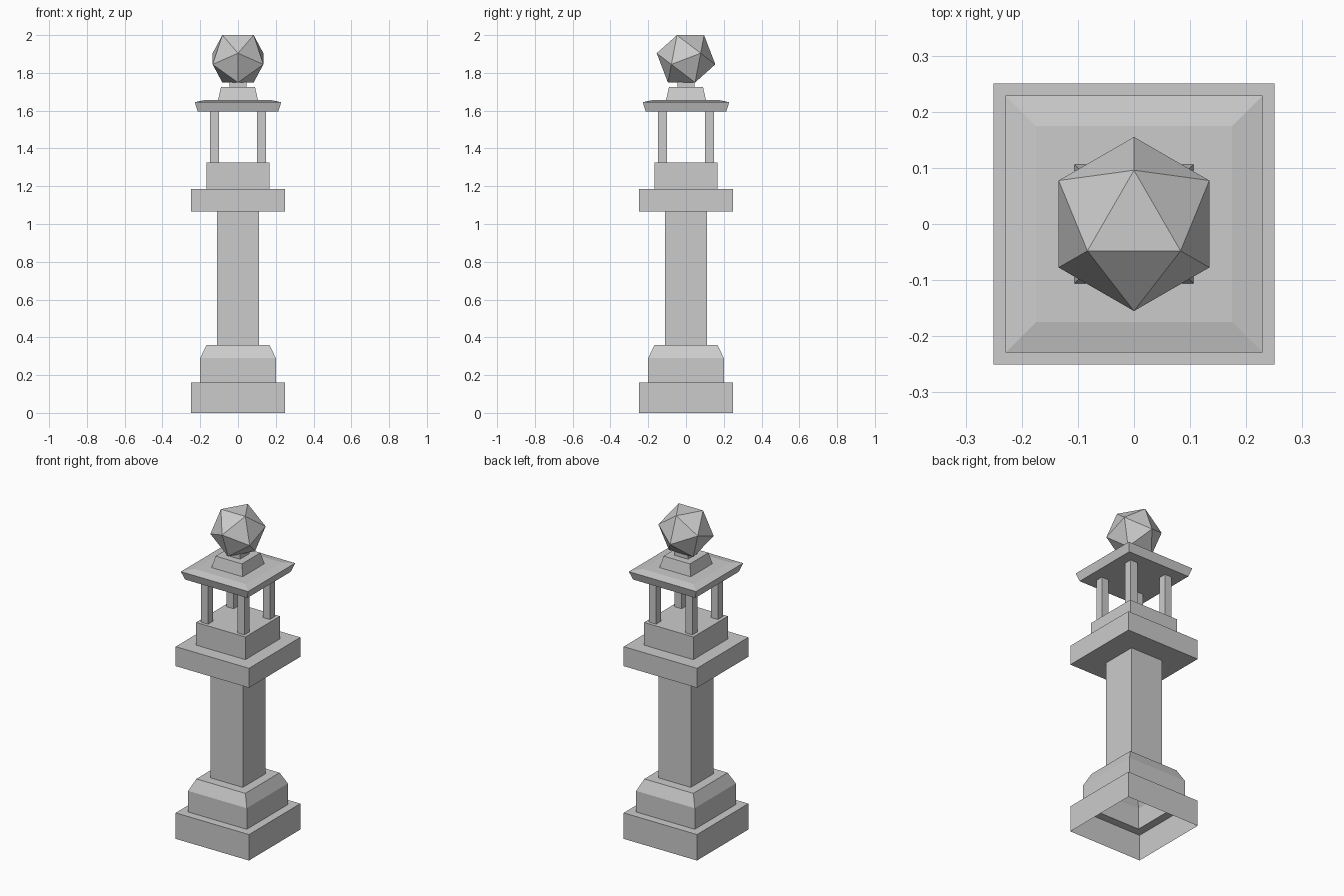
import bpy
import bmesh
from math import sin, cos, pi, sqrt
from mathutils import Vector

cube = bpy.data.objects.get("Cube")
if cube:
    bpy.data.objects.remove(cube, do_unlink=True)

stone = bpy.data.materials.new("grey stone")
stone.use_nodes = True
colour = (0.6, 0.6, 0.6, 1)
stone.diffuse_color = colour
stone.node_tree.nodes["Principled BSDF"].inputs["Base Color"].default_value = colour


def add_object(name, bm):
    mesh = bpy.data.meshes.new(name)
    bm.to_mesh(mesh)
    bm.free()
    mesh.materials.append(stone)
    obj = bpy.data.objects.new(name, mesh)
    bpy.context.collection.objects.link(obj)
    return obj


def square_stack(name, profile, centre=(0, 0), cap_bottom=True):
    """Skin square rings given as (half width, height), listed upwards."""
    bm = bmesh.new()
    corners = [(-1, -1), (1, -1), (1, 1), (-1, 1)]
    rings = [[bm.verts.new((centre[0] + sx * w, centre[1] + sy * w, z))
              for sx, sy in corners] for w, z in profile]
    for low, high in zip(rings, rings[1:]):
        for i in range(4):
            j = (i + 1) % 4
            bm.faces.new((low[i], low[j], high[j], high[i]))
    bm.faces.new(rings[-1])
    if cap_bottom:
        bm.faces.new(rings[0][::-1])
    return add_object(name, bm)


# Hollow pedestal: plinth, chamfered step, shaft, capital and lantern floor
square_stack("pedestal", [
    (0.25, 0), (0.25, 0.16), (0.2, 0.16), (0.2, 0.29), (0.167, 0.36),
    (0.11, 0.36), (0.11, 1.065), (0.25, 1.065), (0.25, 1.185),
    (0.168, 1.185), (0.168, 1.325)], cap_bottom=False)

# Four lantern posts
for side_x, x in (("right", -0.124), ("left", 0.124)):
    for side_y, y in (("front", -0.124), ("back", 0.124)):
        square_stack(f"{side_y}_{side_x}_post",
                     [(0.024, 1.325), (0.024, 1.595)], (x, y))

# Roof slab with flared edge, tapered cap and small neck
square_stack("roof", [(0.213, 1.595), (0.229, 1.645), (0.175, 1.656)])
square_stack("roof_cap", [(0.106, 1.656), (0.09, 1.725)])
square_stack("finial_neck", [(0.046, 1.725), (0.046, 1.752)])

# Twenty-sided finial resting on one of its faces
edge = 0.166
golden = (1 + sqrt(5)) / 2
face_radius = edge / sqrt(3)
half_height = edge * golden ** 2 / (2 * sqrt(3))
middle_radius = face_radius * golden
middle_height = half_height / golden ** 3
centre = Vector((0, 0, 2 - half_height))
bm = bmesh.new()
for radius, height, turn in ((face_radius, half_height, 1),
                             (middle_radius, middle_height, -1)):
    for k in range(3):
        a = turn * pi / 2 + k * 2 * pi / 3
        point = Vector((radius * cos(a), radius * sin(a), height))
        bm.verts.new(centre + point)
        bm.verts.new(centre - point)
bmesh.ops.convex_hull(bm, input=bm.verts[:])
bmesh.ops.recalc_face_normals(bm, faces=bm.faces[:])
add_object("finial", bm)
